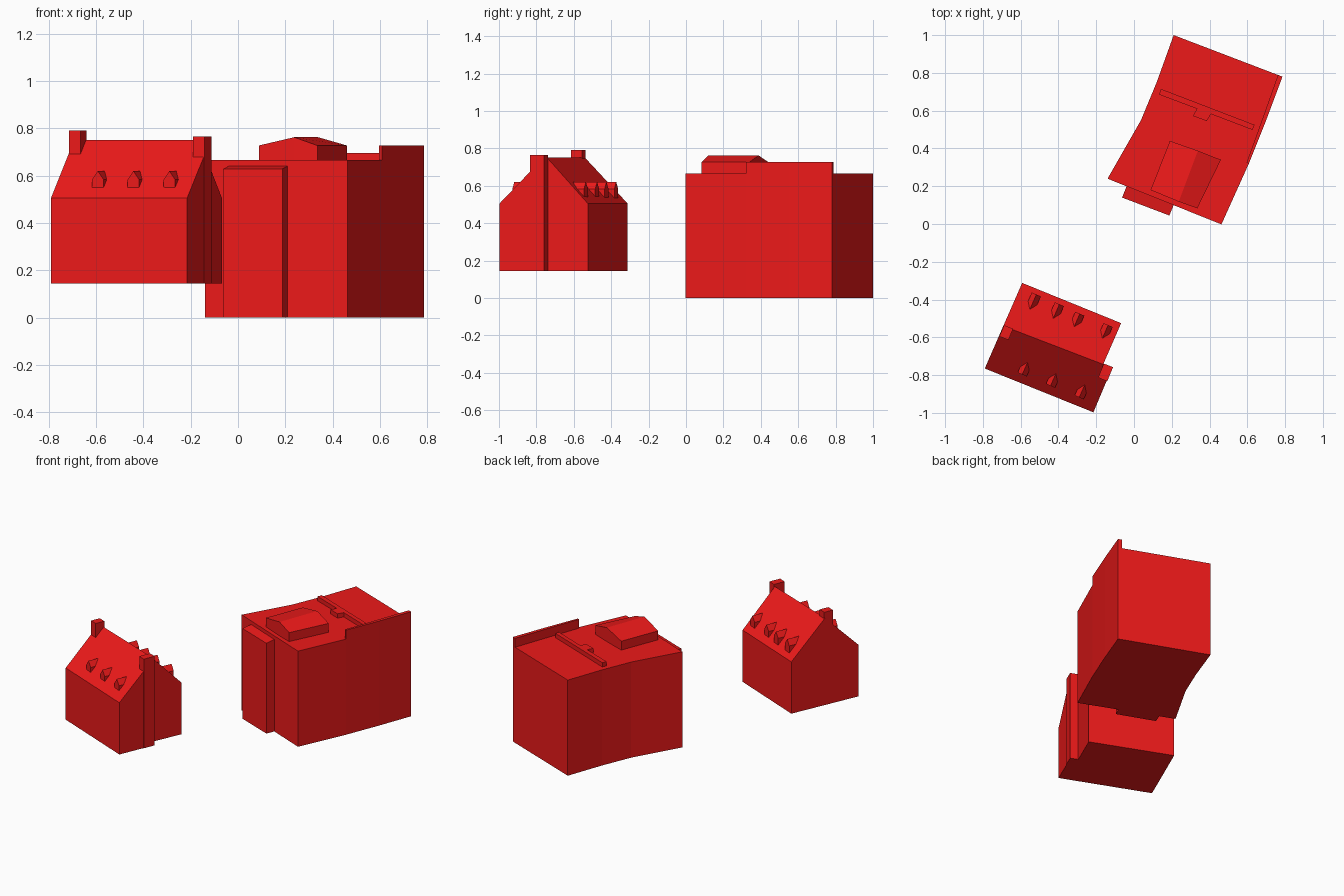
import bpy, bmesh
from mathutils import Vector

if "Cube" in bpy.data.objects:
    bpy.data.objects.remove(bpy.data.objects["Cube"])

red = bpy.data.materials.new("red")
red.diffuse_color = (0.85, 0.01, 0.01, 1)
red.use_nodes = True
red.node_tree.nodes["Principled BSDF"].inputs["Base Color"].default_value = red.diffuse_color


def prism(name, plan, z0, top, caps=None):
    """Walls over a plan outline; top is one height or one per corner, caps are the roof faces."""
    n = len(plan)
    tops = top if isinstance(top, (list, tuple)) else [top] * n
    bm = bmesh.new()
    lo = [bm.verts.new((x, y, z0)) for x, y in plan]
    hi = [bm.verts.new((x, y, z)) for (x, y), z in zip(plan, tops)]
    bm.faces.new(lo[::-1])
    for i in range(n):
        j = (i + 1) % n
        bm.faces.new((lo[i], lo[j], hi[j], hi[i]))
    for cap in caps or [range(n)]:
        bm.faces.new([hi[i] for i in cap])
    return finish(name, bm)


def finish(name, bm):
    bmesh.ops.recalc_face_normals(bm, faces=bm.faces[:])
    mesh = bpy.data.meshes.new(name)
    bm.to_mesh(mesh)
    bm.free()
    mesh.materials.append(red)
    obj = bpy.data.objects.new(name, mesh)
    bpy.context.collection.objects.link(obj)
    return obj


def dormer(name, x, y, inward):
    """Small gabled dormer: pentagon front pushed horizontally into the roof."""
    d = Vector((inward[0], inward[1], 0)).normalized()
    side = Vector((-d.y, d.x, 0))
    shape = [(-.026, .53), (.026, .53), (.026, .583), (0, .62), (-.026, .583)]
    bm = bmesh.new()
    front = [bm.verts.new(Vector((x, y, z)) + side * s) for s, z in shape]
    back = [bm.verts.new(v.co + d * 0.09) for v in front]
    bm.faces.new(front)
    bm.faces.new(back[::-1])
    for i in range(5):
        j = (i + 1) % 5
        bm.faces.new((front[i], back[i], back[j], front[j]))
    return finish(name, bm)


# Large block with bent side walls
prism("large_block",
      [(-.14, .24), (.463, -.002), (.608, .32), (.70, .55), (.786, .78),
       (.21, 1.0), (.12, .75), (.037, .55)], 0, .665)

# Front bay with a slightly sloping top
prism("front_bay", [(-.063, .14), (.187, .045), (.212, .105), (-.037, .205)],
      0, [.628, .628, .641, .641])

# Raised wall along the right side of the roof
prism("side_parapet", [(.608, .32), (.70, .55), (.786, .78), (.762, .789), (.68, .557), (.596, .325)],
      .66, .727)

# Low wall across the roof, with a little block on its front side
prism("roof_wall",
      [(.133, .685), (.333, .61), (.312, .572), (.385, .545), (.407, .582),
       (.628, .498), (.638, .525), (.143, .715)], .66, .695)

# Roof house with a shallow ridge
prism("roof_house",
      [(.088, .18), (.237, .118), (.335, .083), (.46, .34), (.338, .388), (.19, .44)],
      .66, [.727, .762, .727, .727, .762, .727], [(0, 1, 4, 5), (1, 2, 3, 4)])

# Gabled house; the front half of the right gable steps outward
base, eave, ridge = .145, .505, .75
prism("gabled_house",
      [(-.79, -.765), (-.215, -.997), (-.116, -.762), (-.163, -.743),
       (-.068, -.525), (-.592, -.312), (-.692, -.54)],
      base, [eave, eave, ridge, ridge, eave, eave, ridge],
      [(0, 1, 2, 3, 6), (3, 4, 5, 6)])

# Chimneys: a short one on the left, a full-height stack on the right
prism("left_chimney", [(-.713, -.595), (-.665, -.614), (-.64, -.555), (-.688, -.536)], .62, .79)
prism("right_chimney", [(-.19, -.813), (-.142, -.833), (-.111, -.758), (-.16, -.739)], base, .765)

# Dormers: three in front, four at the back
for i, (x, y) in enumerate([(-.592, -.797), (-.442, -.857), (-.29, -.918)]):
    dormer(f"front_dormer_{i + 1}", x, y, (.4, .92))
for i, (x, y) in enumerate([(-.517, -.373), (-.395, -.425), (-.287, -.475), (-.137, -.535)]):
    dormer(f"back_dormer_{i + 1}", x, y, (-.4, -.92))
